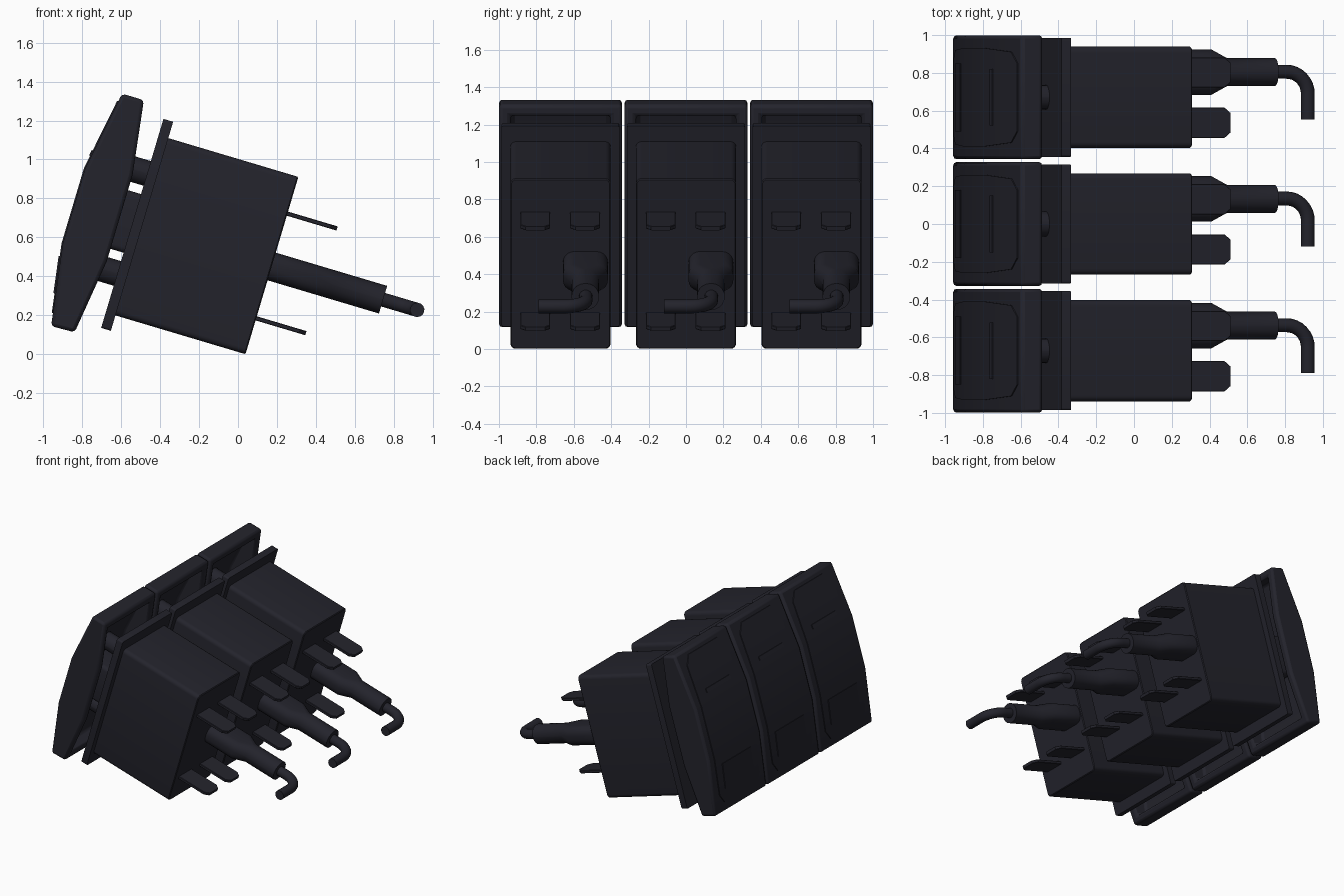
import bpy, bmesh, math
from mathutils import Matrix

if "Cube" in bpy.data.objects:
    bpy.data.objects.remove(bpy.data.objects["Cube"])

PITCH = 0.671                      # spacing of the three switches
TILT = Matrix.Rotation(math.radians(16.6), 4, 'Y')
MID = 0.4885                       # mid height of a switch before tilting

mat = bpy.data.materials.new("charcoal_plastic")
mat.diffuse_color = (0.017, 0.017, 0.025, 1)
mat.use_nodes = True
mat.node_tree.nodes["Principled BSDF"].inputs["Base Color"].default_value = mat.diffuse_color


def finish(bm, name, y, bevel=0.0, segments=2):
    """Turn a bmesh into a tilted, smooth-by-angle object at unit centre y."""
    bmesh.ops.recalc_face_normals(bm, faces=bm.faces)
    bm.transform(TILT)
    me = bpy.data.meshes.new(name)
    bm.to_mesh(me)
    bm.free()
    me.materials.append(mat)
    me.shade_smooth()
    me.set_sharp_from_angle(angle=math.radians(35))
    ob = bpy.data.objects.new(name, me)
    ob.location.y = y
    bpy.context.collection.objects.link(ob)
    if bevel:
        m = ob.modifiers.new("bevel", 'BEVEL')
        m.width, m.segments, m.limit_method = bevel, segments, 'ANGLE'
        m.angle_limit = math.radians(40)
    return ob


def loft(rings):
    """Skin equal-length rings of points and cap both ends."""
    bm = bmesh.new()
    vs = [[bm.verts.new(p) for p in r] for r in rings]
    n = len(vs[0])
    for a, b in zip(vs, vs[1:]):
        for i in range(n):
            j = (i + 1) % n
            bm.faces.new((a[i], a[j], b[j], b[i]))
    bm.faces.new(vs[0])
    bm.faces.new(vs[-1])
    bmesh.ops.recalc_face_normals(bm, faces=bm.faces)
    return bm


def rounded(w, h, r, seg=4):
    """Rounded rectangle section (y, z) with half sizes w, h."""
    pts = []
    for k, (sy, sz) in enumerate(((1, 1), (-1, 1), (-1, -1), (1, -1))):
        for i in range(seg + 1):
            a = math.pi / 2 * (k + i / seg)
            pts.append((sy * (w - r) + r * math.cos(a), sz * (h - r) + r * math.sin(a)))
    return pts


def bar(stations, yc, zc, seg=4):
    """Loft of rounded rectangles along x: stations are (x, half_w, half_h, r)."""
    return loft([[(x, yc + p, zc + q) for p, q in rounded(w, h, r, seg)]
                 for x, w, h, r in stations])


# rocker outline: front points (x, z) from bottom to top, and the V-shaped back
FRONT = [(-.961, -.136), (-1.025, .287), (-1.025, .69), (-.953, 1.112)]
BACK = [(-.836, 1.112), (-.782, .73), (-.782, .265), (-.836, -.132)]


def front_x(z):
    for (x0, z0), (x1, z1) in zip(FRONT, FRONT[1:]):
        if z <= z1 or z1 > 1.1:
            return x0 + (x1 - x0) * (z - z0) / (z1 - z0)


def rocker(y):
    bm = loft([[(x, s * .328, z) for x, z in FRONT + BACK] for s in (-1, 1)])
    back = [f for f in bm.faces if f.normal.x > .5]
    # hollow the back, leaving a rim
    bmesh.ops.inset_region(bm, faces=back, thickness=.06, use_even_offset=True)
    bmesh.ops.inset_region(bm, faces=back, thickness=.006, use_even_offset=True)
    for v in {v for f in back for v in f.verts}:
        v.co.x = front_x(v.co.z) + .045
    finish(bm, "rocker_cap", y, .018)


def plate(name, y, rows, lift=.006):
    """Thin plate following the rocker front: rows are (z, half_width)."""
    rings = []
    for z, w in rows:
        a, b = front_x(z) - lift, front_x(z) + .01
        rings.append([(a, -w, z), (a, w, z), (b, w, z), (b, -w, z)])
    finish(loft(rings), name, y)


def cable(y):
    # straight out of the plug, quarter bend, straight sideways
    path = [(.60, .135, 0), (.70, .135, 0)]
    for i in range(1, 9):
        a = math.pi / 2 * i / 8
        path.append((.70 + .117 * math.sin(a), .135 - .117 * (1 - math.cos(a)), a))
    path.append((.817, -.118, math.pi / 2))
    rings = []
    for x, yy, a in path:
        ring = []
        for i in range(14):
            t = 2 * math.pi * i / 14
            d = .037 * math.cos(t)
            ring.append((x + d * math.sin(a), yy + d * math.cos(a), .481 + .037 * math.sin(t)))
        rings.append(ring)
    finish(loft(rings), "cable", y)


for k in (-1, 0, 1):
    y = k * PITCH
    # housing and mounting flange
    finish(bar([(-.67, .268, .475, .03), (.037, .268, .475, .03)], 0, .486), "housing", y, .006, 1)
    finish(bar([(-.712, .315, .56, .012), (-.66, .315, .56, .012)], 0, MID), "flange", y)
    # rocker with its front panel, lens and grip ridge
    rocker(y)
    plate("front_panel", y, [(-.07, .20), (0, .25), (.287, .26), (.69, .26), (1.0, .24), (1.07, .18)])
    plate("lens", y, [(.03, .18), (.22, .18)], .012)
    plate("grip_ridge", y, [(.76, .15), (.79, .15)], .012)
    # posts and pivot block behind the rocker
    for s in (-1, 1):
        finish(bar([(-.96, .066, .066, .065), (-.70, .066, .066, .065)], 0, MID + s * .268), "post", y)
    finish(bar([(-.96, .15, .157, .03), (-.70, .15, .157, .03)], 0, MID), "pivot_block", y)
    # four blade terminals with clipped tips
    for yc in (-.135, .131):
        for zc in (.764, .203):
            finish(bar([(.0, .08, .011, .003), (.27, .08, .011, .003), (.303, .052, .011, .003)],
                       yc, zc, 1), "terminal", y)
    # plug: wide oval base tapering to a round sleeve
    finish(bar([(.02, .12, .074, .06), (.28, .12, .074, .06), (.37, .074, .074, .072),
                (.634, .074, .074, .072)], .133, .481, 5), "plug", y)
    cable(y)
